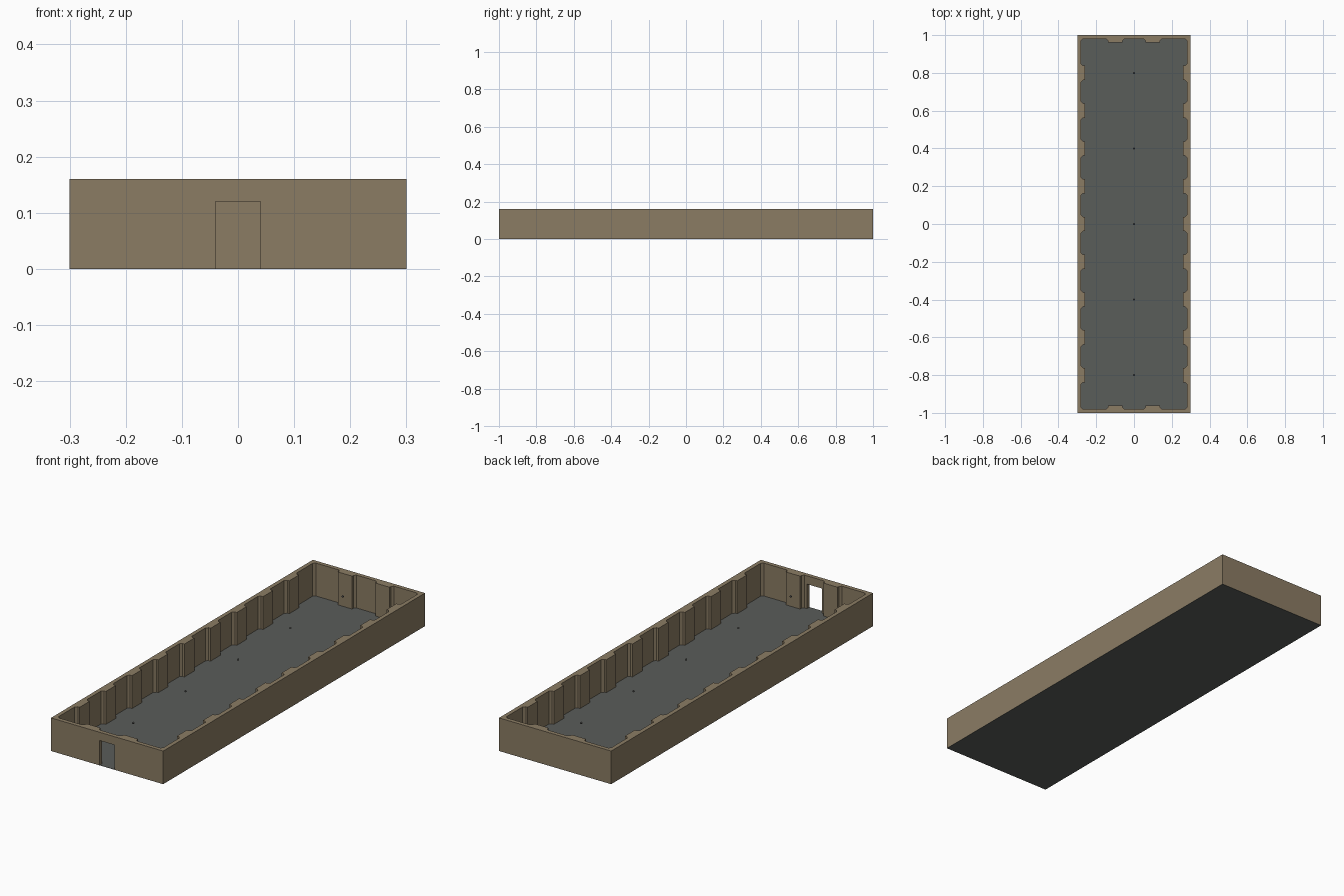
import bpy, bmesh, math
from mathutils import Matrix

if "Cube" in bpy.data.objects:
    bpy.data.objects.remove(bpy.data.objects["Cube"])

HX, HY, H = 0.30, 1.0, 0.16      # half width, half length, wall height
T, D, C, W = 0.02, 0.02, 0.01, 0.038   # wall, pilaster depth, chamfer, pilaster half width
FLOOR = 0.001


def material(name, rgb):
    m = bpy.data.materials.new(name)
    m.diffuse_color = (*rgb, 1)
    m.use_nodes = True
    m.node_tree.nodes["Principled BSDF"].inputs["Base Color"].default_value = m.diffuse_color
    return m


wall_mat = material("brown_wall", (0.258, 0.202, 0.127))
floor_mat = material("grey_floor", (0.102, 0.109, 0.102))
lamp_mat = material("dark_lamp", (0.09, 0.09, 0.085))


def finish(name, bm, mat=None):
    bmesh.ops.recalc_face_normals(bm, faces=bm.faces)
    me = bpy.data.meshes.new(name)
    bm.to_mesh(me)
    bm.free()
    ob = bpy.data.objects.new(name, me)
    bpy.context.collection.objects.link(ob)
    if mat:
        me.materials.append(mat)
    return ob


def box(name, x, y0, y1, z0, z1, mat=None):
    return prism(name, [(-x, y0), (x, y0), (x, y1), (-x, y1)], z0, z1, mat)


def prism(name, pts, z0, z1, mat=None):
    bm = bmesh.new()
    f = bm.faces.new([bm.verts.new((x, y, z0)) for x, y in pts])
    ext = bmesh.ops.extrude_face_region(bm, geom=[f])
    top = [v for v in ext["geom"] if isinstance(v, bmesh.types.BMVert)]
    bmesh.ops.translate(bm, verts=top, vec=(0, 0, z1 - z0))
    return finish(name, bm, mat)


def side(half, pilasters):
    """Inner wall line along one side as (along, inward) pairs."""
    pts = [(-half + C, 0)]
    for p in pilasters:
        pts += [(p - W - C, 0), (p - W, C), (p - W, D),
                (p + W, D), (p + W, C), (p + W + C, 0)]
    return pts + [(half - C, 0)]


# Room outline: chamfered corners and pilasters on all four sides
ix, iy = HX - T, HY - T
end = side(ix, [-0.1, 0.1])
long = side(iy, [0.2 * i for i in range(-4, 5)])
outline = [(a, -iy + d) for a, d in end] + [(ix - d, a) for a, d in long]
outline += [(-x, -y) for x, y in outline]

# Walls with the room and doorway cut out
walls = box("walls", HX, -HY, HY, FLOOR, H, wall_mat)
cutters = [prism("room_cutter", outline, -0.1, H + 0.1),
           box("door_cutter", 0.04, -HY - 0.1, -HY + 0.05, -0.05, 0.12)]
bpy.context.view_layer.objects.active = walls
for c in cutters:
    c.hide_render = True
    mod = walls.modifiers.new("cut", "BOOLEAN")
    mod.operation, mod.solver, mod.object = "DIFFERENCE", "EXACT", c
    bpy.ops.object.modifier_apply(modifier=mod.name)
for c in cutters:
    bpy.data.objects.remove(c)

# Thin floor slab
box("floor", HX, -HY, HY, 0, FLOOR, floor_mat)

# Row of small ceiling lamps down the middle
for i in range(-2, 3):
    bm = bmesh.new()
    bmesh.ops.create_uvsphere(bm, u_segments=12, v_segments=8, radius=0.005,
                              matrix=Matrix.Translation((0, 0.4 * i, 0.14)))
    finish("ceiling_lamp", bm, lamp_mat)
